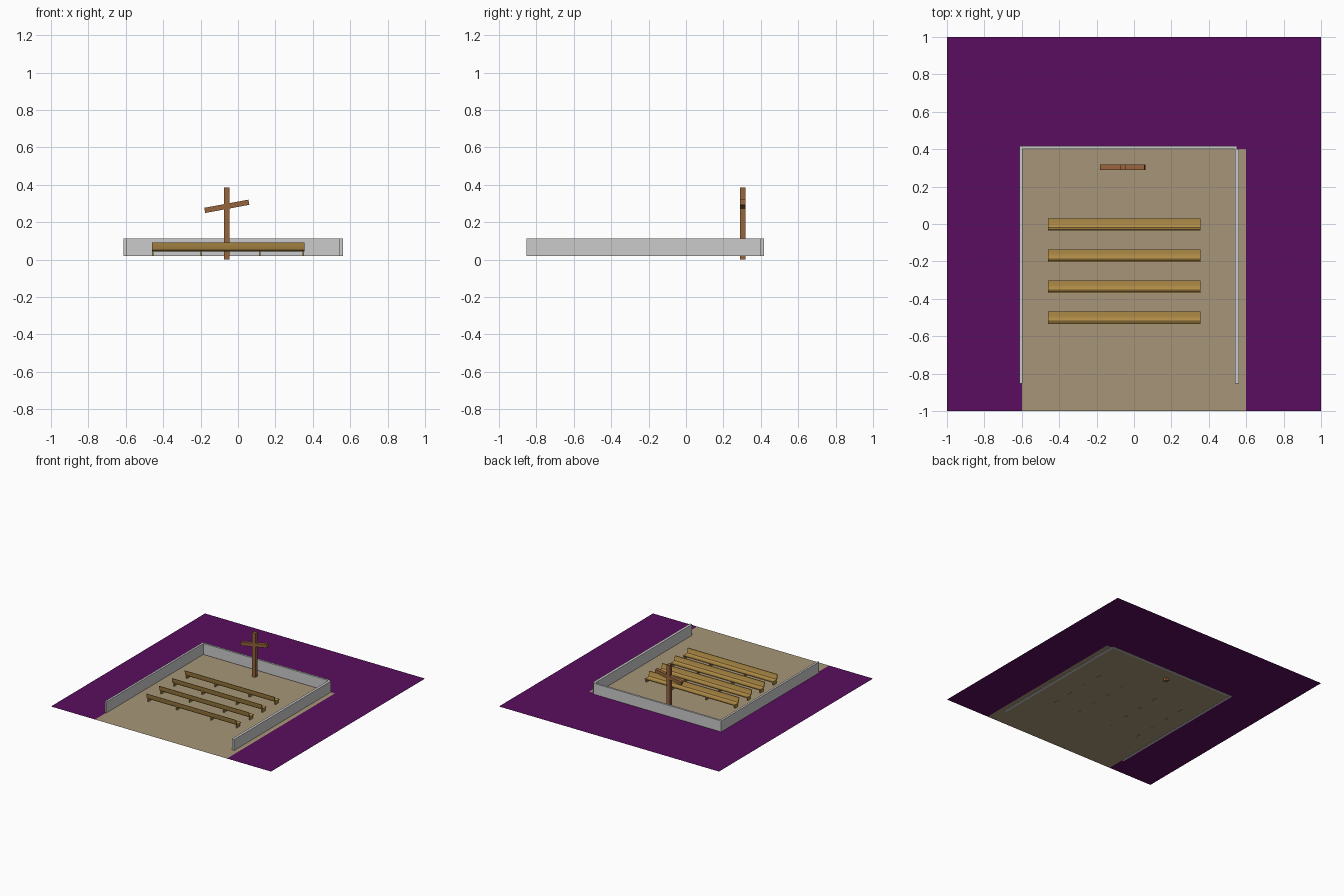
import bpy, bmesh, math
from mathutils import Matrix

if "Cube" in bpy.data.objects:
    bpy.data.objects.remove(bpy.data.objects["Cube"])

GROUND_Z = 0.022


def material(name, rgb):
    m = bpy.data.materials.new(name)
    m.diffuse_color = (*rgb, 1)
    m.use_nodes = True
    m.node_tree.nodes["Principled BSDF"].inputs["Base Color"].default_value = m.diffuse_color
    return m


purple = material("purple_ground", (0.102, 0.004, 0.112))
tan = material("tan_floor", (0.39, 0.305, 0.19))
pew_wood = material("pew_wood", (0.45, 0.27, 0.065))
cross_wood = material("cross_wood", (0.305, 0.127, 0.045))


def finish(name, bm, *mats):
    bmesh.ops.recalc_face_normals(bm, faces=bm.faces)
    me = bpy.data.meshes.new(name)
    bm.to_mesh(me)
    bm.free()
    for m in mats:
        me.materials.append(m)
    ob = bpy.data.objects.new(name, me)
    bpy.context.collection.objects.link(ob)
    return ob


def add_box(bm, x, y, z):
    """Box from (min, max) ranges."""
    c = [(r[0] + r[1]) / 2 for r in (x, y, z)]
    s = [r[1] - r[0] for r in (x, y, z)]
    return bmesh.ops.create_cube(
        bm, size=1, matrix=Matrix.Translation(c) @ Matrix.Diagonal((*s, 1)))


def box(name, x, y, z, *mats):
    bm = bmesh.new()
    add_box(bm, x, y, z)
    return finish(name, bm, *mats)


# ground sheet: purple, with the tan floor painted on its grid cells
bm = bmesh.new()
bmesh.ops.create_grid(bm, x_segments=10, y_segments=10, size=1,
                      matrix=Matrix.Translation((0, 0, GROUND_Z)))
for f in bm.faces:
    c = f.calc_center_median()
    f.material_index = int(abs(c.x) < 0.6 and c.y < 0.4)
ground = finish("ground", bm, purple, tan)
if ground.data.polygons[0].normal.z < 0:
    ground.data.flip_normals()

# low walls on three sides
WALL_Z = (0.019, 0.112)
box("left_wall", (-0.613, -0.596), (-0.853, 0.405), WALL_Z)
box("right_wall", (0.541, 0.562), (-0.853, 0.402), WALL_Z)
box("back_wall", (-0.613, 0.55), (0.402, 0.418), WALL_Z)

# cross: upright post and tilted arm
box("cross_post", (-0.075, -0.046), (0.29, 0.318), (0, 0.385), cross_wood)
arm = box("cross_arm", (-0.12, 0.12), (-0.014, 0.014), (-0.014, 0.014), cross_wood)
arm.location = (-0.06, 0.304, 0.285)
arm.rotation_euler = (0, -math.radians(10.5), 0)

# pews: curved seat-and-back profile (y, z), facing the cross
PEW_X = (-0.46, 0.355)
PROFILE = [(0.031, 0.046), (0.031, 0.053), (0.008, 0.051), (-0.01, 0.051),
           (-0.019, 0.056), (-0.024, 0.068), (-0.029, 0.092),
           (-0.035, 0.092), (-0.031, 0.066), (-0.026, 0.052),
           (-0.014, 0.044), (0.008, 0.043)]
for i in range(4):
    y0 = -0.001 - 0.166 * i
    bm = bmesh.new()
    side = bm.faces.new([bm.verts.new((PEW_X[0], y0 + y, z)) for y, z in PROFILE])
    ext = bmesh.ops.extrude_face_region(bm, geom=[side], use_keep_orig=True)
    bmesh.ops.translate(bm, vec=(PEW_X[1] - PEW_X[0], 0, 0),
                        verts=[v for v in ext["geom"] if isinstance(v, bmesh.types.BMVert)])
    pew = finish(f"pew_{i + 1}", bm, pew_wood)
    for o in bpy.context.selected_objects:
        o.select_set(False)
    pew.select_set(True)
    bpy.context.view_layer.objects.active = pew
    bpy.ops.object.shade_smooth_by_angle(angle=math.radians(35))

    # thin leg boards under the seat
    bm = bmesh.new()
    for x in (-0.455, -0.197, 0.115, 0.348):
        add_box(bm, (x - 0.004, x + 0.004), (y0 - 0.018, y0 + 0.022), (0.0205, 0.048))
    finish(f"pew_legs_{i + 1}", bm, pew_wood)
